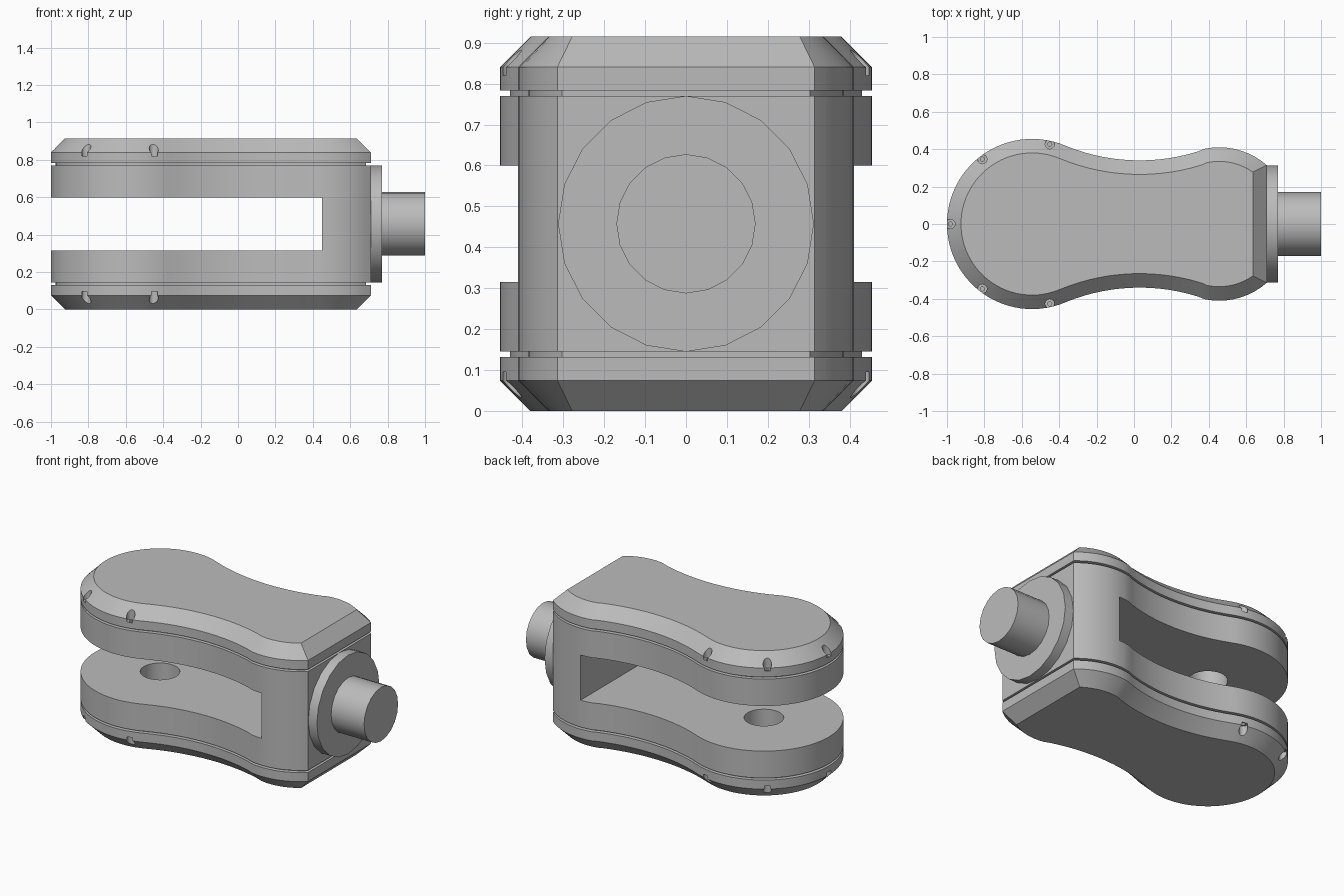
import bpy, bmesh
from math import radians, degrees, acos, cos, sin, pi
from mathutils import Matrix

cube = bpy.data.objects.get("Cube")
if cube:
    bpy.data.objects.remove(cube, do_unlink=True)

grey = bpy.data.materials.new("plain grey")
grey.use_nodes = True
colour = (0.5, 0.5, 0.5, 1)
grey.diffuse_color = colour
grey.node_tree.nodes["Principled BSDF"].inputs["Base Color"].default_value = colour

HEIGHT = 0.915
LOBE_X, LOBE_R = -0.545, 0.455
END_X = 0.71


def finish(name, bm):
    bmesh.ops.recalc_face_normals(bm, faces=bm.faces)
    mesh = bpy.data.meshes.new(name)
    bm.to_mesh(mesh)
    bm.free()
    mesh.materials.append(grey)
    ob = bpy.data.objects.new(name, mesh)
    bpy.context.collection.objects.link(ob)
    return ob


def smooth(ob):
    bpy.ops.object.select_all(action="DESELECT")
    ob.select_set(True)
    bpy.context.view_layer.objects.active = ob
    bpy.ops.object.shade_smooth_by_angle(angle=radians(25))


def cylinder(name, radius, start, end, x=0, y=0, z=0, sides=20, along_x=False):
    bm = bmesh.new()
    turn = Matrix.Rotation(pi / 2, 4, "Y") if along_x else Matrix()
    mid = (start + end) / 2
    spot = (mid, y, z) if along_x else (x, y, mid)
    bmesh.ops.create_cone(bm, cap_ends=True, segments=sides, radius1=radius,
                          radius2=radius, depth=end - start,
                          matrix=Matrix.Translation(spot) @ turn)
    return finish(name, bm)


def arc(cx, cy, r, a, b, n):
    angles = [radians(a + (b - a) * i / n) for i in range(n + 1)]
    return [(cx + r * cos(t), cy + r * sin(t)) for t in angles]


def outline(d):
    """Waisted plan shape, moved inwards by d."""
    r2 = 0.388 - d
    last = degrees(acos((END_X - d - 0.455) / r2))
    half = arc(LOBE_X, 0, LOBE_R - d, 180, 67.4, 26)
    half += arc(0.03, 1.38, 1.04 + d, 247.4, 287.4, 14)[1:]
    half += arc(0.455, 0.022, r2, 107.4, last, 10)[1:]
    return half + [(x, -y) for x, y in reversed(half[1:])]


def cut(target, cutter):
    mod = target.modifiers.new("cut", "BOOLEAN")
    mod.operation = "DIFFERENCE"
    mod.solver = "EXACT"
    mod.object = cutter
    bpy.context.view_layer.objects.active = target
    bpy.ops.object.modifier_apply(modifier=mod.name)
    bpy.data.objects.remove(cutter, do_unlink=True)


# Body: chamfered ends and two narrow grooves, lofted from rings
lower = [(0.075, 0), (0, 0.075), (0, 0.132), (0.025, 0.132), (0.025, 0.145), (0, 0.145)]
levels = lower + [(d, HEIGHT - z) for d, z in reversed(lower)]
bm = bmesh.new()
rings = [[bm.verts.new((x, y, z)) for x, y in outline(d)] for d, z in levels]
count = len(rings[0])
for a, b in zip(rings, rings[1:]):
    for i in range(count):
        j = (i + 1) % count
        bm.faces.new((a[i], a[j], b[j], b[i]))
bm.faces.new(rings[0])
bm.faces.new(rings[-1])
body = finish("fork_body", bm)

# Slot between the two arms
bm = bmesh.new()
bmesh.ops.create_cube(bm, size=1, matrix=Matrix.Translation((-0.375, 0, HEIGHT / 2))
                      @ Matrix.Diagonal((1.65, 2, 0.285, 1)))
cut(body, finish("slot_cutter", bm))

# Blind pin holes facing each other in the arms
cut(body, cylinder("pin_hole_cutter", 0.114, 0.16, HEIGHT - 0.16, LOBE_X, sides=32))

# Small round notches in the chamfers, each with a tiny pilot hole
for angle in (77.5, 127.5, 180, 232.5, 282.5):
    x = LOBE_X + 0.437 * cos(radians(angle))
    y = 0.437 * sin(radians(angle))
    for radius, depth in ((0.025, 0.095), (0.011, 0.11)):
        cut(body, cylinder("notch_cutter", radius, HEIGHT - depth, 1.1, x, y, sides=16))
        cut(body, cylinder("notch_cutter", radius, -0.2, depth, x, y, sides=16))
smooth(body)

# Flange and shaft on the closed end
smooth(cylinder("flange", 0.3125, END_X - 0.01, 0.77, z=HEIGHT / 2, along_x=True))
smooth(cylinder("shaft", 0.17, 0.76, 1.0, z=HEIGHT / 2, along_x=True))
